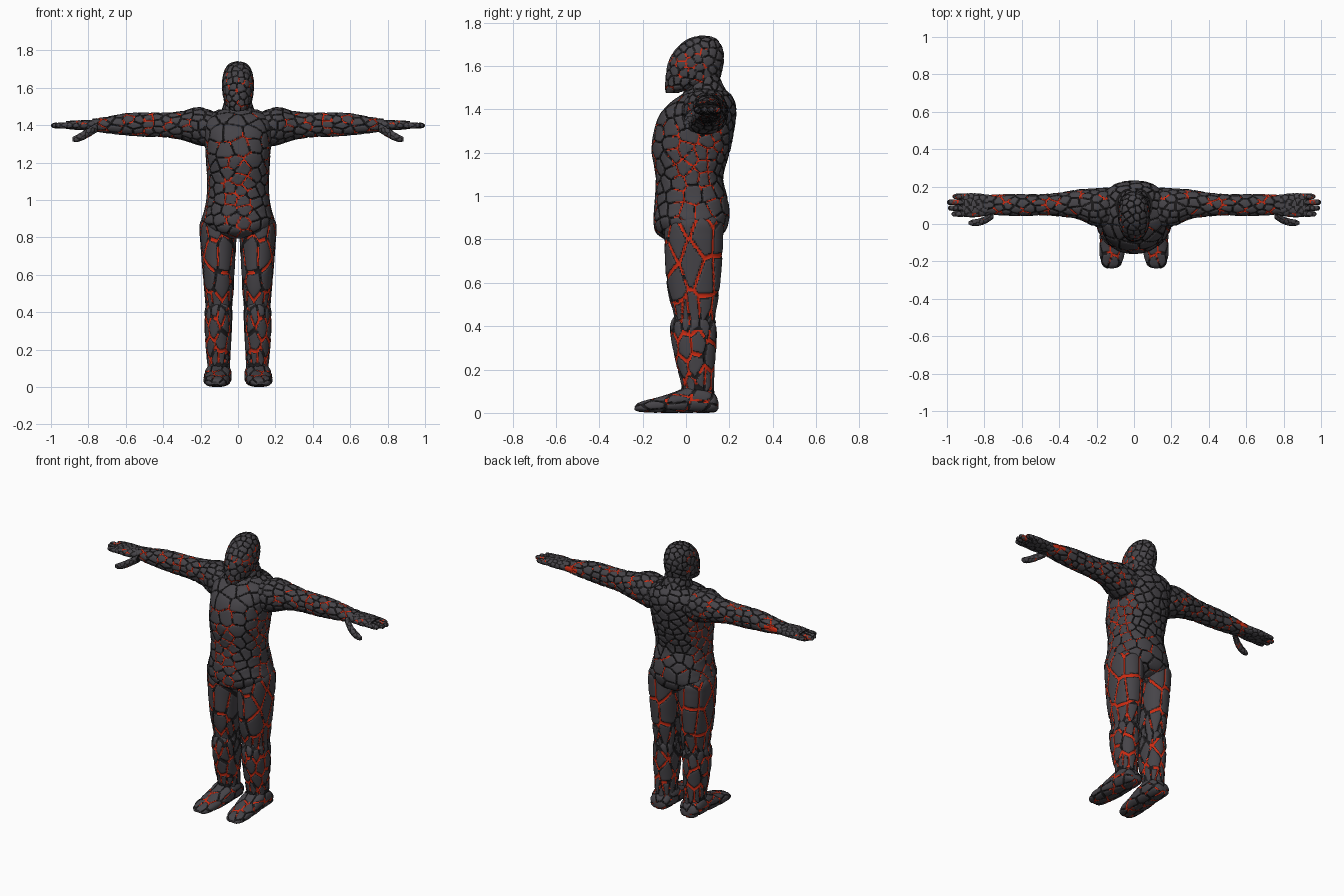
import bpy, bmesh, math, random
from mathutils import Vector, noise
from mathutils.kdtree import KDTree

STEP = 0.0056  # grid spacing of the sculpted skin

cube = bpy.data.objects.get("Cube")
if cube:
    bpy.data.objects.remove(cube, do_unlink=True)


def material(name, rgb):
    m = bpy.data.materials.new(name)
    m.use_nodes = True
    m.diffuse_color = (*rgb, 1)
    m.node_tree.nodes["Principled BSDF"].inputs["Base Color"].default_value = (*rgb, 1)
    return m


PALETTE = [material("stone_grey", (0.062, 0.058, 0.066)),
           material("charcoal_groove", (0.012, 0.011, 0.012)),
           material("lava_red", (0.6, 0.024, 0.006))]


def spline(rows):
    """Smoothly resample a list of sections."""
    out = []
    for i in range(len(rows) - 1):
        p0, p1 = rows[max(i - 1, 0)], rows[i]
        p2, p3 = rows[i + 1], rows[min(i + 2, len(rows) - 1)]
        n = max(1, round(max(abs(a - b) for a, b in zip(p1, p2)) / STEP))
        for k in range(n):
            t = k / n
            out.append([b + 0.5 * t * (c - a + t * (2 * a - 5 * b + 4 * c - d
                        + t * (3 * (b - c) + d - a)))
                        for a, b, c, d in zip(p0, p1, p2, p3)])
    return out + [rows[-1]]


def loft(axis, rows, power):
    """Skin sections (t, a_min, a_max, b_min, b_max) placed along an axis."""
    bm = bmesh.new()
    size = max((r[2] - r[1] + r[4] - r[3]) / 2 for r in rows)
    n = max(12, round(math.pi * size / STEP))
    rings = []
    for t, a0, a1, b0, b1 in spline(rows):
        ring = []
        for k in range(n):
            c, s = math.cos(math.tau * k / n), math.sin(math.tau * k / n)
            c = math.copysign(abs(c) ** (2 / power), c)
            s = math.copysign(abs(s) ** (2 / power), s)
            a, b = (a0 + a1 + (a1 - a0) * c) / 2, (b0 + b1 + (b1 - b0) * s) / 2
            x, y, z = {"x": (t, a, b), "y": (a, t, b), "z": (a, b, t)}[axis]
            ring.append(bm.verts.new((x, y, z)))
        rings.append(ring)
    for lo, hi in zip(rings, rings[1:]):
        for k in range(n):
            j = (k + 1) % n
            bm.faces.new((lo[k], lo[j], hi[j], hi[k]))
    for ring in (rings[0], rings[-1]):
        bm.faces.new(ring)
    return bm


def plate_skin(bm, cell, stretch, groove, depth, heat):
    """Split the skin into irregular plates with sunken, partly glowing cracks."""
    random.seed(7)
    scale = Vector(stretch)
    points = [v.co.copy() for v in bm.verts]
    seeds = []
    for p in random.sample(points, min(len(points), 3000)):
        q, gap = p * scale, cell(p) ** 2
        if all((q - s).length_squared > gap for s in seeds):
            seeds.append(q)
    tree = KDTree(len(seeds))
    for i, s in enumerate(seeds):
        tree.insert(s, i)
    tree.balance()

    def crack(p):
        """Distance to the nearest crack and the direction away from it."""
        near = tree.find_n(p * scale, 2)
        if len(near) < 2:
            return 1, Vector()
        (s1, _, d1), (s2, _, d2) = near
        gap = s1 - s2
        return (d2 * d2 - d1 * d1) / (2 * gap.length), gap.normalized()

    def glows(p, normal):
        return noise.noise(p * 20) > heat(p, normal)

    bmesh.ops.recalc_face_normals(bm, faces=bm.faces)
    bm.normal_update()
    # Slide nearby points onto the crack outlines for clean edges
    for v in bm.verts:
        d, away = crack(v.co)
        level = groove * 0.65 if glows(v.co, v.normal) else groove
        if abs(level - d) < STEP * 0.4:
            move = away * (level - d)
            v.co += move - v.normal * move.dot(v.normal)
    for f in bm.faces:
        p = f.calc_center_median()
        d = crack(p)[0]
        hot = glows(p, f.normal)
        f.material_index = 2 if hot and d < groove * 0.65 else 1 if d < groove else 0
    moves = [(v, v.normal * depth * max(0, 1 - crack(v.co)[0] / (groove * 1.3)))
             for v in bm.verts]
    for v, m in moves:
        v.co -= m


def part(name, axis, rows, cell, side=1, power=2.2, stretch=(1, 1, 1),
         groove=0.0055, depth=0.005, heat=lambda p, n: 0.35, vent=None):
    bm = loft(axis, rows, power)
    plate_skin(bm, cell, stretch, groove, depth, heat)
    if vent:
        for f in bm.faces:
            if vent(f.calc_center_median(), f.normal):
                f.material_index = 2
    for v in bm.verts:
        v.co.x *= side
    bmesh.ops.recalc_face_normals(bm, faces=bm.faces)
    mesh = bpy.data.meshes.new(name)
    bm.to_mesh(mesh)
    bm.free()
    for m in PALETTE:
        mesh.materials.append(m)
    obj = bpy.data.objects.new(name, mesh)
    bpy.context.collection.objects.link(obj)
    bpy.ops.object.select_all(action="DESELECT")
    obj.select_set(True)
    bpy.context.view_layer.objects.active = obj
    bpy.ops.object.shade_smooth_by_angle()


def upright(rows):
    """Centred sections given as height, half width, front, back."""
    return [(z, -w, w, f, b) for z, w, f, b in rows]


# Head with a forward jutting chin, and the neck below it
part("head", "z", upright([
    (1.475, .03, -.093, -.04), (1.50, .06, -.097, .05), (1.53, .076, -.096, .145),
    (1.57, .083, -.092, .165), (1.62, .086, -.082, .175), (1.67, .08, -.055, .173),
    (1.71, .065, -.015, .155), (1.732, .042, .025, .13), (1.742, .006, .07, .09)]),
    lambda p: 0.031, groove=0.005,
    heat=lambda p, n: 0.2 if p.y < 0.1 and p.z < 1.68 else 0.6)
part("neck", "z", upright([
    (1.40, .15, -.03, .21), (1.45, .115, -.03, .21), (1.49, .085, -.005, .185),
    (1.55, .072, .03, .155)]), lambda p: 0.032, heat=lambda p, n: 0.6)


def torso_cell(p):
    # Broad plates on the chest, hips and sides, small scales on the back
    if p.y > 0.08 and p.z > 1.04:
        return 0.037
    return 0.058 if p.z > 1.22 or p.z < 1.04 and p.y > -.05 else 0.046


def torso_heat(p, n):
    if n.y < -0.4:
        return -0.2 if abs(p.x) < 0.075 and p.z < 1.37 else 0.4
    if abs(n.x) > 0.75 and p.z < 1.36:
        return -0.3 if p.y > -.08 else 0.3
    return 0.25 if p.z < 1.05 else 0.6


part("torso", "z", upright([
    (.795, .06, -.09, .12), (.83, .15, -.138, .175), (.88, .195, -.15, .197),
    (.94, .182, -.148, .2), (1.0, .17, -.143, .19), (1.08, .165, -.14, .172),
    (1.15, .168, -.15, .187), (1.22, .172, -.16, .207), (1.3, .177, -.148, .222),
    (1.37, .182, -.125, .232), (1.42, .182, -.085, .23), (1.46, .15, -.035, .215),
    (1.485, .10, .01, .19)]),
    torso_cell, power=2.35, stretch=(.85, 1, 1), depth=0.006, heat=torso_heat)

ARM = [(.10, .0, .19, 1.32, 1.46), (.16, -.02, .195, 1.285, 1.485),
       (.22, -.01, .19, 1.295, 1.497), (.30, .025, .185, 1.32, 1.476),
       (.40, .04, .168, 1.335, 1.467), (.50, .045, .16, 1.337, 1.468),
       (.60, .042, .16, 1.345, 1.464), (.70, .045, .16, 1.356, 1.446),
       (.78, .052, .155, 1.368, 1.434)]
PALM = [(.75, .055, .152, 1.37, 1.43), (.80, .042, .16, 1.372, 1.428),
        (.86, .035, .165, 1.374, 1.426), (.92, .04, .163, 1.38, 1.422)]
THUMB = [(.75, .03, .08, 1.365, 1.415), (.79, .003, .046, 1.34, 1.392),
         (.83, -.01, .03, 1.319, 1.367), (.865, -.01, .023, 1.309, 1.347),
         (.885, -.002, .014, 1.314, 1.336)]
THIGH = [(.42, .032, .172, -.052, .132), (.46, .028, .176, -.058, .138),
         (.53, .022, .182, -.078, .15), (.62, .018, .19, -.092, .16),
         (.72, .012, .198, -.098, .168), (.82, .008, .205, -.1, .172),
         (.88, .01, .203, -.09, .168), (.93, .03, .17, -.05, .13)]
SHIN = [(.07, .042, .165, -.03, .132), (.13, .042, .166, -.024, .13),
        (.20, .038, .172, -.04, .132), (.30, .033, .179, -.062, .14),
        (.37, .03, .179, -.073, .142), (.42, .031, .176, -.07, .138),
        (.45, .045, .16, -.05, .12)]
FOOT = [(-.237, .10, .145, .012, .028), (-.222, .072, .168, .006, .045),
        (-.18, .055, .182, .002, .06), (-.12, .045, .184, .0, .075),
        (-.05, .035, .183, .0, .098), (.02, .034, .178, .0, .125),
        (.09, .036, .174, .0, .12), (.135, .05, .162, .004, .085),
        (.15, .08, .13, .02, .05)]


def forearm_vent(p, n):
    # A glowing slot on the back of each forearm
    return abs(p.x - .72) < .045 and abs(p.z - 1.405) < .013 and n.y > 0


def leg_heat(p, n):
    # The outer sides glow almost everywhere, the knee and ankle barely
    if .38 < p.z < .46 or p.z < .13:
        return 0.25
    return -0.45 if n.x > .6 else -0.12


for side, label in ((1, "left"), (-1, "right")):
    part(label + "_arm", "x", ARM, lambda p: 0.033, side, stretch=(.75, 1, 1),
         heat=lambda p, n: 0.16 if p.x > 0.25 else 0.4, vent=forearm_vent)
    part(label + "_palm", "x", PALM, lambda p: 0.024, side, power=2.6,
         groove=0.004, depth=0.003)
    part(label + "_thumb", "x", THUMB, lambda p: 0.02, side,
         groove=0.003, depth=0.002)
    # Four fingers side by side, the middle ones longest
    for i, tip in enumerate((.975, .995, 1.0, .97)):
        y = .054 + i * .031
        finger = [(x, y - r, y + r, 1.398 - r, 1.398 + r) for x, r in
                  ((.89, .016), (.93, .0165), (tip - .02, .015), (tip - .006, .012), (tip, .005))]
        part(f"{label}_finger_{i + 1}", "x", finger, lambda p: 0.02, side,
             groove=0.004, depth=0.002, heat=lambda p, n: 0.25)
    part(label + "_thigh", "z", THIGH, lambda p: 0.07 if p.z > .48 else 0.035, side,
         stretch=(1, 1, .52), groove=0.0078, depth=0.006, heat=leg_heat)
    part(label + "_shin", "z", SHIN,
         lambda p: 0.058 if .15 < p.z < .38 else 0.033, side,
         stretch=(1, 1, .5), groove=0.0072, depth=0.006, heat=leg_heat)
    part(label + "_foot", "y", FOOT, lambda p: 0.04, side, power=2.5,
         stretch=(1, .55, 1), heat=lambda p, n: 0.1)
